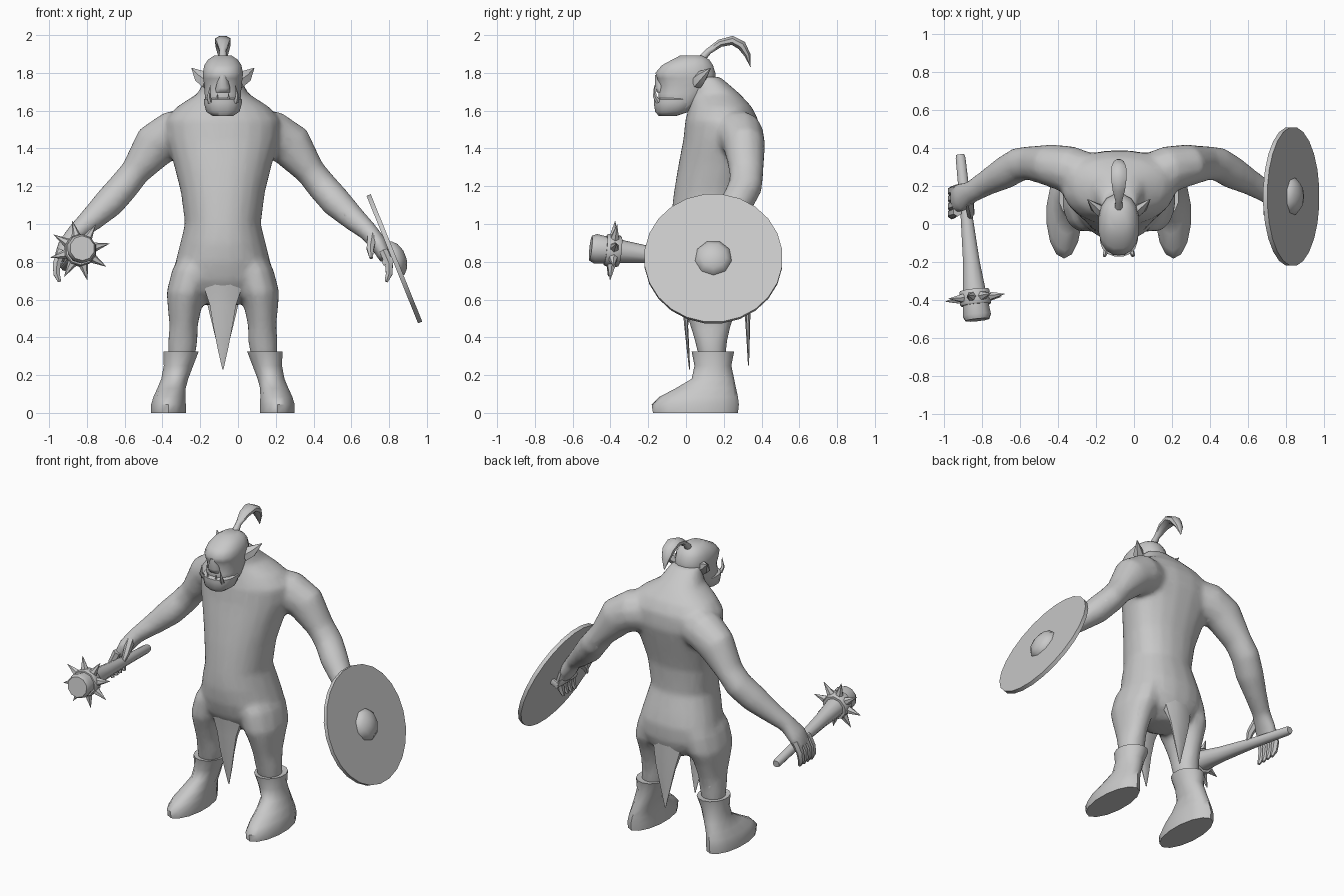
import bpy, bmesh, math
from mathutils import Vector

CX = -0.08                       # body symmetry plane
X, Y, Z = Vector((1, 0, 0)), Vector((0, 1, 0)), Vector((0, 0, 1))
grey = bpy.data.materials.new("plain grey")
grey.diffuse_color = (0.58, 0.58, 0.58, 1)


def activate(ob):
    bpy.ops.object.select_all(action='DESELECT')
    ob.select_set(True)
    bpy.context.view_layer.objects.active = ob


def smooth(ob, angle):
    activate(ob)
    bpy.ops.object.shade_smooth_by_angle(angle=math.radians(angle))


def loft(name, rings, sides, power=1.0, angle=50, taper=0.0):
    """Skin a closed surface over rings of (centre, axis_u, axis_v)."""
    bm = bmesh.new()
    loops = []
    for c, u, v in rings:
        loop = []
        for i in range(sides):
            a = 2 * math.pi * (i + 0.5) / sides
            cu, sv = math.cos(a), math.sin(a)
            cu = math.copysign(abs(cu) ** power, cu)
            sv = math.copysign(abs(sv) ** power, sv)
            loop.append(bm.verts.new(c + u * cu * (1 + taper * sv) + v * sv))
        loops.append(loop)
    for a, b in zip(loops, loops[1:]):
        for i in range(sides):
            j = (i + 1) % sides
            bm.faces.new((a[i], a[j], b[j], b[i]))
    bm.faces.new(loops[0])
    bm.faces.new(loops[-1])
    bmesh.ops.recalc_face_normals(bm, faces=bm.faces)
    mesh = bpy.data.meshes.new(name)
    bm.to_mesh(mesh)
    bm.free()
    ob = bpy.data.objects.new(name, mesh)
    bpy.context.collection.objects.link(ob)
    mesh.materials.append(grey)
    smooth(ob, angle)
    return ob


def stack(name, rows, sides=14, power=0.85, side=1, angle=50, taper=0.0):
    """Level rings: (z, x offset from symmetry plane, half width, y front, y back)."""
    return loft(name, [(Vector((CX + side * dx, (f + b) / 2, z)), X * w, Y * (b - f) / 2)
                       for z, dx, w, f, b in rows], sides, power, angle, taper)


def tube(name, pts, sides=8, side=1, ref=Y, angle=50):
    """Rings square to a path: (x offset, y, z, radius in profile, radius across)."""
    ps = [Vector((CX + side * p[0], p[1], p[2])) for p in pts]
    rings = []
    for i, p in enumerate(ps):
        t = (ps[min(i + 1, len(ps) - 1)] - ps[max(i - 1, 0)]).normalized()
        u = t.cross(ref).normalized()
        rings.append((p, u * pts[i][3], t.cross(u) * pts[i][4]))
    return loft(name, rings, sides, angle=angle)


# Torso, from crotch to neck, narrower at the chest than the back
torso = stack("body", [
    (0.57, 0, 0.08, 0.08, 0.26), (0.62, 0, 0.18, 0.00, 0.33), (0.70, 0, 0.25, -0.05, 0.355),
    (0.80, 0, 0.25, -0.08, 0.36), (0.90, 0, 0.225, -0.09, 0.335), (1.00, 0, 0.20, -0.085, 0.305),
    (1.17, 0, 0.222, -0.065, 0.315), (1.32, 0, 0.26, -0.04, 0.355), (1.45, 0, 0.30, -0.015, 0.39),
    (1.55, 0, 0.305, -0.005, 0.385), (1.62, 0, 0.245, 0.015, 0.35), (1.69, 0, 0.135, 0.025, 0.285),
    (1.78, 0, 0.09, 0.02, 0.18)], 20, 0.9, taper=0.1)

limbs = []
for s, label in ((1, "left"), (-1, "right")):
    # Arm from shoulder to palm
    limbs.append(tube(label + "_arm", [
        (0.12, 0.24, 1.49, 0.13, 0.12), (0.27, 0.29, 1.47, 0.13, 0.125),
        (0.36, 0.31, 1.415, 0.122, 0.112), (0.465, 0.32, 1.275, 0.08, 0.092),
        (0.525, 0.315, 1.20, 0.083, 0.092), (0.60, 0.27, 1.115, 0.084, 0.088),
        (0.69, 0.22, 1.03, 0.068, 0.07), (0.775, 0.17, 0.955, 0.052, 0.06),
        (0.83, 0.14, 0.885, 0.047, 0.08), (0.865, 0.125, 0.81, 0.034, 0.075)], 12, s))
    # Leg from hip to boot
    limbs.append(stack(label + "_leg", [
        (0.28, 0.22, 0.07, 0.07, 0.21), (0.38, 0.212, 0.08, 0.045, 0.22),
        (0.46, 0.208, 0.076, 0.02, 0.24), (0.56, 0.202, 0.092, -0.015, 0.275),
        (0.64, 0.19, 0.111, -0.045, 0.315), (0.76, 0.16, 0.11, -0.045, 0.325),
        (0.86, 0.12, 0.09, 0.0, 0.28)], 12, 0.95, s))

# Weld limbs into the torso, then blend the seams into one skin
for part in limbs:
    mod = torso.modifiers.new("weld", 'BOOLEAN')
    mod.operation, mod.solver, mod.object = 'UNION', 'EXACT', part
    activate(torso)
    bpy.ops.object.modifier_apply(modifier=mod.name)
    bpy.data.objects.remove(part)
mod = torso.modifiers.new("skin", 'REMESH')
mod.mode, mod.voxel_size = 'VOXEL', 0.014
bpy.ops.object.modifier_apply(modifier=mod.name)
mod = torso.modifiers.new("blend", 'SMOOTH')
mod.factor, mod.iterations = 0.5, 14
bpy.ops.object.modifier_apply(modifier=mod.name)
mod = torso.modifiers.new("simplify", 'DECIMATE')
mod.ratio = 0.3
bpy.ops.object.modifier_apply(modifier=mod.name)
torso.data.materials.clear()
torso.data.materials.append(grey)
smooth(torso, 80)

# Head with brow and muzzle, and a separate underbite jaw
stack("head", [
    (1.60, 0, 0.08, -0.12, 0.03), (1.645, 0, 0.094, -0.145, 0.08),
    (1.69, 0, 0.098, -0.148, 0.12), (1.735, 0, 0.10, -0.14, 0.15),
    (1.77, 0, 0.106, -0.155, 0.158), (1.80, 0, 0.108, -0.165, 0.158), (1.84, 0, 0.10, -0.13, 0.145),
    (1.87, 0, 0.08, -0.075, 0.125), (1.893, 0, 0.045, -0.03, 0.085)], 16, angle=60)
stack("jaw", [
    (1.572, 0, 0.055, -0.145, -0.05), (1.595, 0, 0.09, -0.165, 0.02), (1.64, 0, 0.102, -0.172, 0.05),
    (1.66, 0, 0.102, -0.172, 0.05), (1.668, 0, 0.09, -0.15, 0.04)], 16, angle=45)
stack("nose", [(1.695, 0, 0.04, -0.155, -0.10), (1.72, 0, 0.042, -0.165, -0.10),
               (1.79, 0, 0.02, -0.168, -0.10)], 8, 1.0, angle=70)

for s, label in ((1, "left"), (-1, "right")):
    # Boot with flared top
    stack(label + "_boot", [
        (0.0, 0.288, 0.094, -0.175, 0.275), (0.045, 0.288, 0.094, -0.182, 0.28),
        (0.085, 0.283, 0.087, -0.14, 0.275), (0.13, 0.272, 0.077, -0.055, 0.265),
        (0.18, 0.255, 0.073, 0.03, 0.255), (0.25, 0.235, 0.08, 0.045, 0.24),
        (0.325, 0.222, 0.096, 0.03, 0.255), (0.32, 0.222, 0.07, 0.06, 0.22)], 14, 1.0, s)
    # Curled fingers and thumb
    for i in range(4):
        y = 0.065 + 0.04 * i
        tube(f"{label}_finger_{i + 1}", [
            (0.85, y, 0.86, 0.026, 0.025), (0.88, y - 0.01, 0.79, 0.024, 0.024),
            (0.88, y - 0.02, 0.735, 0.02, 0.021), (0.865, y - 0.025, 0.695, 0.01, 0.01)], 6, s)
    tube(label + "_thumb", [
        (0.79, 0.12, 0.935, 0.028, 0.03), (0.78, 0.06, 0.87, 0.022, 0.022),
        (0.785, 0.03, 0.82, 0.01, 0.01)], 6, s)
    # Pointed ear
    tube(label + "_ear", [
        (0.08, 0.06, 1.755, 0.045, 0.035), (0.12, 0.085, 1.78, 0.038, 0.028),
        (0.165, 0.13, 1.825, 0.002, 0.002)], 6, s, angle=30)
    # Large tusk and smaller tooth
    tube(label + "_tusk", [
        (0.068, -0.145, 1.645, 0.014, 0.014), (0.075, -0.165, 1.675, 0.011, 0.011),
        (0.066, -0.168, 1.735, 0.001, 0.001)], 5, s)
    tube(label + "_tooth", [
        (0.03, -0.155, 1.655, 0.009, 0.009), (0.03, -0.16, 1.69, 0.001, 0.001)], 5, s)

# Swept topknot with a fuller, drooping end
tube("topknot", [
    (0, 0.07, 1.86, 0.024, 0.026), (0, 0.12, 1.915, 0.018, 0.018), (0, 0.18, 1.957, 0.022, 0.035),
    (0, 0.245, 1.972, 0.026, 0.045), (0, 0.295, 1.945, 0.027, 0.042), (0, 0.325, 1.895, 0.018, 0.028),
    (0, 0.342, 1.83, 0.001, 0.002)], 8, ref=X)

# Loincloth flaps growing out of the hips
stack("front_flap", [
    (0.74, 0, 0.12, -0.045, 0.05), (0.64, 0, 0.10, -0.03, 0.05), (0.57, 0, 0.075, -0.022, 0.03),
    (0.46, 0, 0.055, -0.01, 0.012), (0.34, 0, 0.03, 0.003, 0.018), (0.23, 0, 0.003, 0.016, 0.022)],
    8, 1.0, angle=60)
stack("back_flap", [
    (0.74, 0, 0.13, 0.25, 0.345), (0.62, 0, 0.10, 0.26, 0.345), (0.52, 0, 0.075, 0.31, 0.342),
    (0.38, 0, 0.038, 0.32, 0.338), (0.25, 0, 0.003, 0.328, 0.334)], 8, 1.0, angle=60)

# Spiked club: handle, collar and spikes
tail, tip = Vector((-0.915, 0.365, 0.775)), Vector((-0.825, -0.505, 0.872))
axis = (tip - tail).normalized()
cu = axis.cross(Z).normalized()
cv = axis.cross(cu)
length = (tip - tail).length


def turned(name, rows, sides):
    return loft(name, [(tail + axis * d * length, cu * r, cv * r) for d, r in rows], sides, angle=40)


turned("club", [(0, 0.022), (0.02, 0.027), (0.35, 0.032), (0.65, 0.046), (0.84, 0.064),
                (0.97, 0.078), (1, 0.066)], 10)
turned("club_collar", [(0.82, 0.078), (0.83, 0.083), (0.90, 0.086), (0.91, 0.08)], 10)
hub = tail + axis * length * 0.866
for i in range(8):
    a = math.tau * (i + 0.3) / 8
    out = cu * math.cos(a) + cv * math.sin(a)
    tan = axis.cross(out)
    loft(f"spike_{i + 1}", [(hub + out * 0.07, axis * 0.028, tan * 0.028),
                            (hub + out * 0.162, axis * 0.001, tan * 0.001)], 6, angle=30)

# Round shield with boss and hand grip
mid = Vector((0.828, 0.145, 0.816))
n = Vector((0.927, 0, 0.375)).normalized()
up = n.cross(Y)
loft("shield", [(mid - n * 0.012, up * 0.367, Y * 0.367),
                (mid + n * 0.012, up * 0.367, Y * 0.367)], 24, angle=30)
loft("shield_boss", [(mid + n * d, up * r, Y * r) for d, r in
                     ((0, 0.1), (0.02, 0.097), (0.045, 0.07), (0.06, 0.025))], 9)
loft("shield_grip", [(mid - n * 0.055 + Y * y, n * 0.014, up * 0.022) for y in (-0.1, 0.1)], 6)
for y in (-0.09, 0.09):
    loft("grip_post", [(mid - n * d + Y * y, up * 0.022, Y * 0.014) for d in (0.008, 0.06)], 6)
